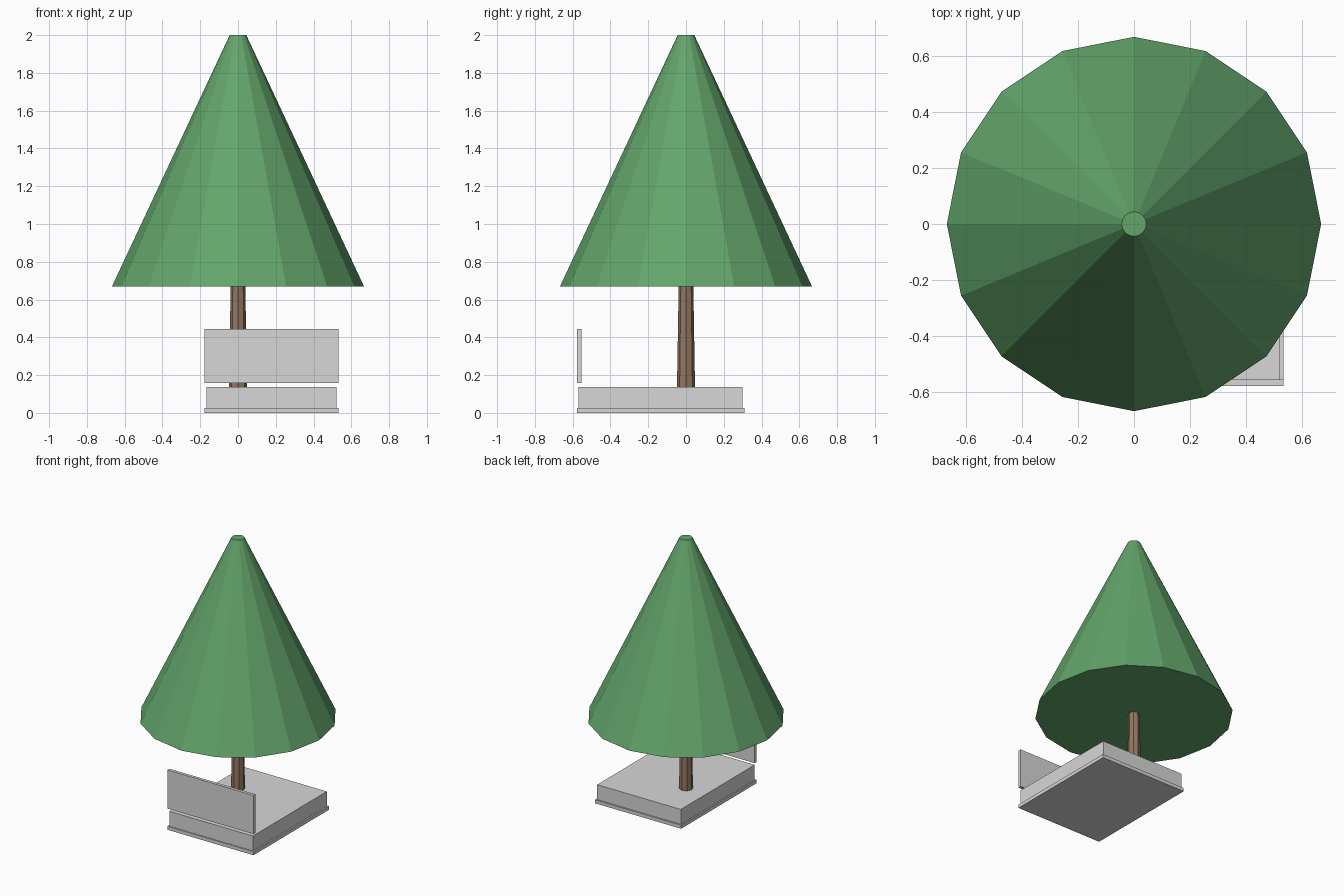
import bpy
import bmesh
from mathutils import Matrix, Vector

cube = bpy.data.objects.get("Cube")
if cube:
    bpy.data.objects.remove(cube, do_unlink=True)


def material(name, rgb):
    mat = bpy.data.materials.new(name)
    mat.use_nodes = True
    colour = (*rgb, 1.0)
    mat.diffuse_color = colour
    mat.node_tree.nodes["Principled BSDF"].inputs["Base Color"].default_value = colour
    return mat


def finish(name, bm, mat):
    mesh = bpy.data.meshes.new(name)
    bm.to_mesh(mesh)
    bm.free()
    mesh.materials.append(mat)
    obj = bpy.data.objects.new(name, mesh)
    bpy.context.collection.objects.link(obj)
    return obj


def box(name, low, high, mat):
    low, high = Vector(low), Vector(high)
    bm = bmesh.new()
    place = Matrix.Translation((low + high) / 2) @ Matrix.Diagonal((*(high - low), 1))
    bmesh.ops.create_cube(bm, size=1, matrix=place)
    return finish(name, bm, mat)


def taper(name, sides, r_low, r_high, z_low, z_high, mat):
    bm = bmesh.new()
    bmesh.ops.create_cone(bm, cap_ends=True, segments=sides, radius1=r_low,
                          radius2=r_high, depth=z_high - z_low,
                          matrix=Matrix.Translation((0, 0, (z_low + z_high) / 2)))
    return finish(name, bm, mat)


green = material("leaf green", (0.125, 0.381, 0.147))
brown = material("bark brown", (0.29, 0.185, 0.115))
grey = material("light grey", (0.68, 0.68, 0.68))

# Tree: faceted cone of foliage on a tapering trunk rooted in the base
taper("foliage", 16, 0.667, 0.044, 0.67, 2.0, green)
taper("trunk", 8, 0.05, 0.038, 0.002, 0.72, brown)

# Stepped base: thin plinth and the slab on it
box("plinth", (-0.177, -0.577, 0), (0.532, 0.31, 0.026), grey)
box("slab", (-0.167, -0.569, 0.026), (0.521, 0.299, 0.137), grey)

# Upright panel hovering above the front edge
box("front_panel", (-0.177, -0.577, 0.158), (0.532, -0.554, 0.445), grey)
